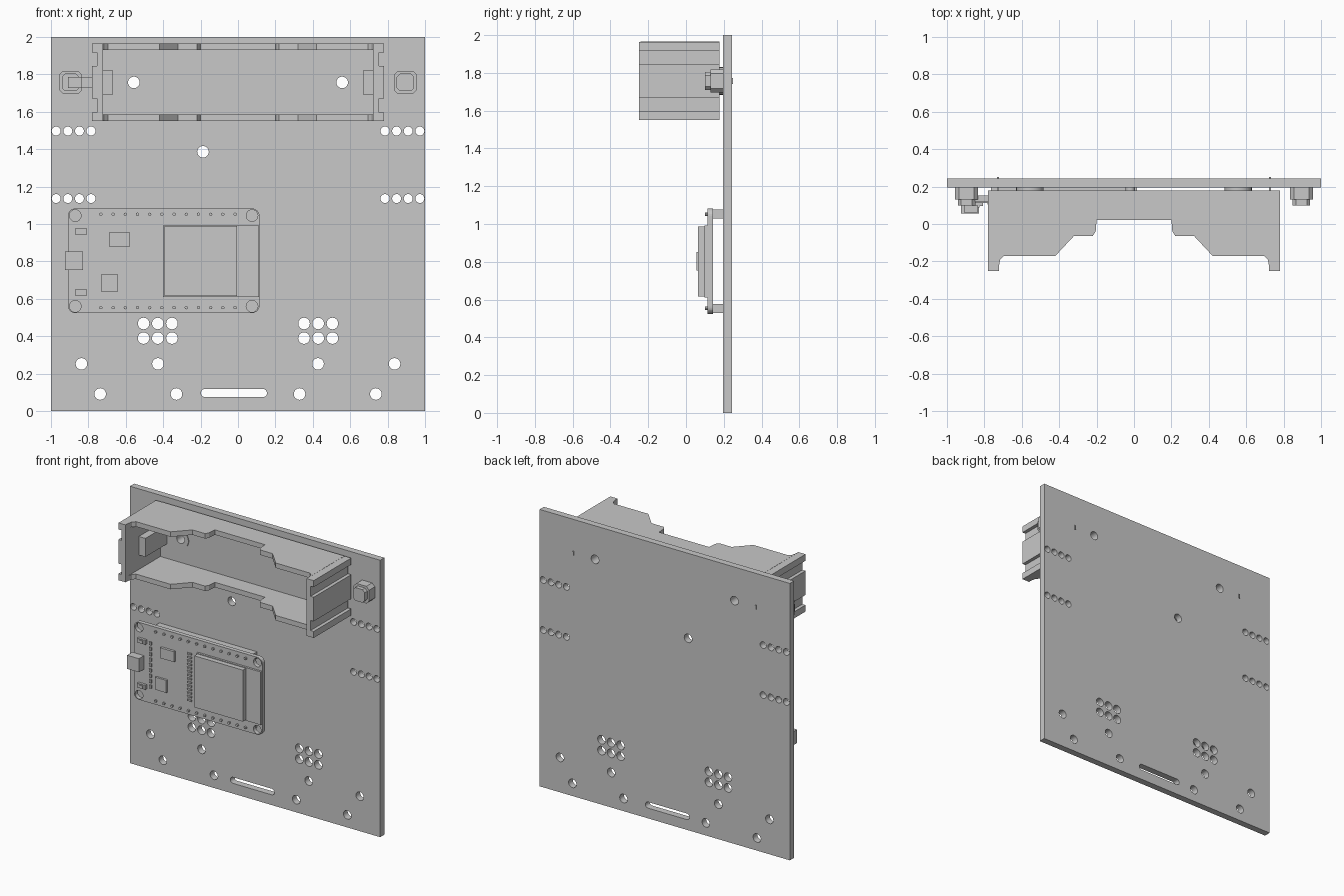
import bpy, bmesh, math
from mathutils import Matrix

cube = bpy.data.objects.get("Cube")
if cube:
    bpy.data.objects.remove(cube, do_unlink=True)

grey = bpy.data.materials.new("plain_grey")
grey.use_nodes = True
colour = (0.58, 0.58, 0.58, 1)
grey.diffuse_color = colour
grey.node_tree.nodes["Principled BSDF"].inputs["Base Color"].default_value = colour


def circle(x, z, r, n=24):
    return [(x + r * math.cos(math.tau * i / n), z + r * math.sin(math.tau * i / n))
            for i in range(n)]


def rect(x0, x1, z0, z1):
    return [(x0, z0), (x1, z0), (x1, z1), (x0, z1)]


def rounded(x0, x1, z0, z1, r, n=6):
    """Rectangle with rounded corners; n=1 gives chamfers."""
    pts = []
    corners = [(x1 - r, z1 - r), (x0 + r, z1 - r), (x0 + r, z0 + r), (x1 - r, z0 + r)]
    for k, (cx, cz) in enumerate(corners):
        for i in range(n + 1):
            a = math.pi / 2 * (k + i / n)
            pts.append((cx + r * math.cos(a), cz + r * math.sin(a)))
    return pts


def slab(name, outlines, lo, hi, axis="y", smooth=False):
    """Extrude closed outlines (inner ones become holes) from lo to hi."""
    cu = bpy.data.curves.new(name, "CURVE")
    cu.dimensions = "2D"
    cu.fill_mode = "BOTH"
    cu.extrude = (hi - lo) / 2
    for pts in outlines:
        sp = cu.splines.new("POLY")
        sp.points.add(len(pts) - 1)
        for p, (u, v) in zip(sp.points, pts):
            p.co = (u, v, 0, 1)
        sp.use_cyclic_u = True
        sp.use_smooth = False
    ob = bpy.data.objects.new(name, cu)
    bpy.context.collection.objects.link(ob)
    bpy.ops.object.select_all(action="DESELECT")
    ob.select_set(True)
    bpy.context.view_layer.objects.active = ob
    bpy.ops.object.convert(target="MESH")
    ob = bpy.context.view_layer.objects.active
    mid = (lo + hi) / 2
    if axis == "y":
        move = Matrix.Translation((0, mid, 0)) @ Matrix.Rotation(math.pi / 2, 4, "X")
    else:
        move = Matrix.Translation((0, 0, mid))
    bm = bmesh.new()
    bm.from_mesh(ob.data)
    bm.transform(move)
    bmesh.ops.remove_doubles(bm, verts=bm.verts, dist=1e-5)
    bmesh.ops.recalc_face_normals(bm, faces=bm.faces)
    bm.to_mesh(ob.data)
    bm.free()
    ob.data.materials.clear()
    ob.data.materials.append(grey)
    if smooth:
        bpy.ops.object.shade_smooth_by_angle(angle=math.radians(35))
    return ob


def box(name, x0, x1, y0, y1, z0, z1):
    return slab(name, [rect(x0, x1, z0, z1)], y0, y1)


FRONT, BACK = 0.195, 0.243
HZ = 1.757            # height of the battery holder's middle
SCREW = 0.557

# Backing panel with its drilled holes and cable slot
holes = [circle(-0.187, 1.386, 0.031)]
for s in (-1, 1):
    holes.append(circle(s * SCREW, HZ, 0.031))
    for z in (1.497, 1.136):
        holes += [circle(s * (0.786 + 0.062 * i), z, 0.024) for i in range(4)]
    for z in (0.39, 0.468):
        holes += [circle(s * (0.353 + 0.076 * i), z, 0.031) for i in range(3)]
    holes += [circle(s * x, z, 0.031) for x, z in
              ((0.837, 0.252), (0.428, 0.252), (0.737, 0.091), (0.329, 0.091))]
holes.append(rounded(-0.198, 0.155, 0.074, 0.118, 0.0219))
slab("panel", [rect(-1, 1, 0, 2)] + holes, FRONT, BACK, smooth=True)

# Battery holder: floor, stepped long walls, notched ends
Z0, Z1, YB = 1.55, 1.965, 0.178
slab("holder_floor", [rect(-0.73, 0.73, Z0, Z1)] +
     [circle(s * SCREW, HZ, 0.031) for s in (-1, 1)], 0.145, YB)
half = [(0.2, 0.022), (0.205, -0.04), (0.22, -0.063), (0.32, -0.063), (0.42, -0.17),
        (0.695, -0.17), (0.715, -0.19), (0.725, -0.24), (0.725, YB)]
wall = half + [(-x, y) for x, y in reversed(half)]
slab("holder_lower_wall", [wall], Z0, Z0 + 0.036, axis="z")
slab("holder_upper_wall", [wall], Z1 - 0.036, Z1, axis="z")
for s, side in ((-1, "right"), (1, "left")):
    outer = [(0.78, 0.207), (0.78, 0.16), (0.755, 0.16), (0.755, 0.087), (0.78, 0.087)]
    outer += [(x, -z) for x, z in reversed(outer)]
    end = [(0.722, 0.207)] + outer + [(0.722, -0.207)]
    slab("holder_end_" + side, [[(s * x, HZ + z) for x, z in end]], -0.25, YB)
    xs = sorted((s * 0.67, s * 0.73))
    box("battery_contact_" + side, *xs, -0.1, 0.146, HZ - 0.067, HZ + 0.067)
    slab("screw_ring_" + side, [circle(s * SCREW, HZ, 0.063), circle(s * SCREW, HZ, 0.031)],
         0.14, 0.146, smooth=True)
    slab("holder_spacer_" + side, [circle(s * SCREW, HZ, 0.073), circle(s * SCREW, HZ, 0.031)],
         YB, FRONT, smooth=True)
    box("contact_pin_" + side, s * 0.728 - 0.005, s * 0.728 + 0.005, YB, 0.25,
        HZ - 0.015, HZ + 0.015)

    # Push button beside each end of the holder
    bx = s * 0.895
    slab("button_base_" + side, [rounded(bx - 0.062, bx + 0.062, HZ - 0.062, HZ + 0.062, 0.022, 1)],
         0.13, FRONT)
    slab("button_cap_" + side, [rounded(bx - 0.047, bx + 0.047, HZ - 0.047, HZ + 0.047, 0.018, 1)],
         0.1, 0.13)
slab("holder_nub", [circle(-0.02, HZ, 0.025)], YB, FRONT, smooth=True)
box("button_lead", -0.85, -0.775, 0.12, 0.152, HZ - 0.03, HZ + 0.03)
box("button_tab", -0.91, -0.835, 0.062, 0.1, HZ - 0.03, HZ + 0.03)

# Controller board with corner holes
BF, BB = 0.113, 0.143
slab("controller_board", [rounded(-0.91, 0.115, 0.524, 1.083, 0.04)] +
     [circle(x, z, 0.031) for x in (-0.87, 0.075) for z in (0.56, 1.045)], BF, BB)

# Pin headers behind the board
for z, row in ((1.052, "upper"), (0.553, "lower")):
    box("pin_header_" + row, -0.765, 0.015, BB, FRONT, z - 0.024, z + 0.024)
    for i in range(12):
        slab("header_pin_" + row, [circle(-0.733 + 0.0652 * i, z, 0.009, 8)], 0.1, BF)

# Radio module with shield can
box("radio_module_board", -0.4, 0.113, 0.098, BF, 0.61, 0.993)
box("radio_shield", -0.393, -0.005, 0.063, 0.098, 0.616, 0.988)

# Socket, chips and small switches
box("usb_socket", -0.925, -0.83, 0.055, BF, 0.755, 0.853)
box("regulator_chip", -0.69, -0.578, 0.095, BF, 0.88, 0.955)
box("serial_chip", -0.733, -0.642, 0.098, BF, 0.64, 0.73)
for z in (0.635, 0.96):
    box("tiny_switch", -0.872, -0.808, 0.095, BF, z - 0.016, z + 0.016)
    box("tiny_switch_key", -0.855, -0.825, 0.088, 0.095, z - 0.009, z + 0.009)

# Rows of small surface parts
for i in range(14):
    z = 0.63 + 0.0258 * i
    box("module_pad", -0.482, -0.448, 0.105, BF, z - 0.006, z + 0.006)
for i in range(9):
    z = 0.645 + 0.039 * i
    box("small_resistor", -0.784, -0.768, 0.105, BF, z - 0.012, z + 0.012)
